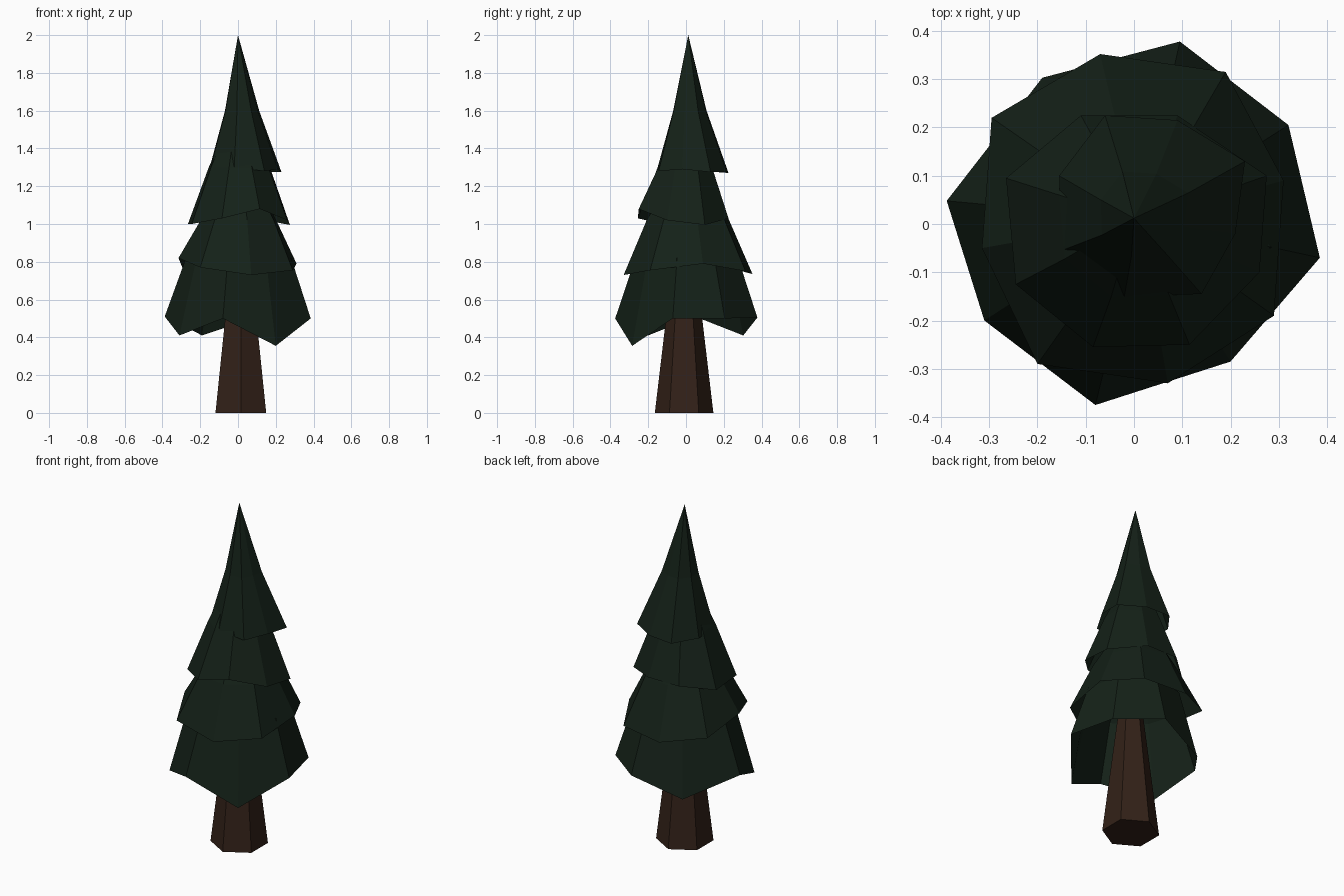
import bpy, bmesh
from math import cos, sin, pi

if "Cube" in bpy.data.objects:
    bpy.data.objects.remove(bpy.data.objects["Cube"])


def material(name, rgb):
    m = bpy.data.materials.new(name)
    m.diffuse_color = (*rgb, 1)
    m.use_nodes = True
    m.node_tree.nodes["Principled BSDF"].inputs["Base Color"].default_value = m.diffuse_color
    return m


def add_object(name, bm, mat):
    me = bpy.data.meshes.new(name)
    bm.to_mesh(me)
    bm.free()
    me.materials.append(mat)
    ob = bpy.data.objects.new(name, me)
    bpy.context.collection.objects.link(ob)


def bridge(bm, low, high):
    n = len(low)
    for i in range(n):
        j = (i + 1) % n
        bm.faces.new((low[i], low[j], high[j], high[i]))


# Open ragged cone: drooping rim, narrower shoulder ring, pointed top
def tier(name, rim, scale, shoulder_z, tip_z):
    bm = bmesh.new()
    low = [bm.verts.new(p) for p in rim]
    high = [bm.verts.new((x * scale + .004, y * scale + .003, shoulder_z)) for x, y, z in rim]
    tip = bm.verts.new((0, .012, tip_z))
    bridge(bm, low, high)
    for i in range(len(high)):
        bm.faces.new((high[i], high[(i + 1) % len(high)], tip))
    add_object(name, bm, green)


green = material("needles", (.007, .015, .009))
brown = material("bark", (.032, .015, .009))

# Trunk: tapered six-sided post
bm = bmesh.new()
rings = []
for r, z in ((.155, 0), (.066, .75)):
    rings.append([bm.verts.new((.015 + r * cos(pi / 6 + k * pi / 3),
                                -.01 + r * sin(pi / 6 + k * pi / 3), z)) for k in range(6)])
bridge(bm, *rings)
bm.faces.new(rings[0][::-1])
bm.faces.new(rings[1])
add_object("trunk", bm, brown)

# Foliage tiers from bottom to top, rims counter-clockwise
tier("foliage_bottom", [(.385, -.07, .5), (.32, .205, .5), (.095, .378, .505), (-.19, .303, .41),
                        (-.388, .048, .51), (-.31, -.2, .41), (-.08, -.375, .5), (.2, -.285, .355)],
     .72, .82, 1.15)
tier("foliage_lower", [(.31, .09, .79), (.19, .315, .75), (-.07, .352, .735), (-.295, .22, .77),
                       (-.315, -.05, .82), (-.2, -.29, .77), (.07, -.33, .73), (.29, -.19, .755)],
     .64, 1.02, 1.4)
tier("foliage_upper", [(.275, .1, .995), (.09, .225, 1.03), (-.11, .225, 1.03), (-.265, .095, 1.0),
                       (-.245, -.125, 1.0), (-.085, -.255, 1.03), (.115, -.25, 1.08), (.26, -.1, 1.02)],
     .6, 1.3, 1.65)
tier("foliage_top", [(.23, .13, 1.275), (.09, .215, 1.275), (-.06, .225, 1.27), (-.155, .1, 1.28),
                     (-.15, -.055, 1.28), (-.02, -.15, 1.3), (.14, -.145, 1.28), (.21, -.02, 1.29)],
     .47, 1.6, 2.0)
